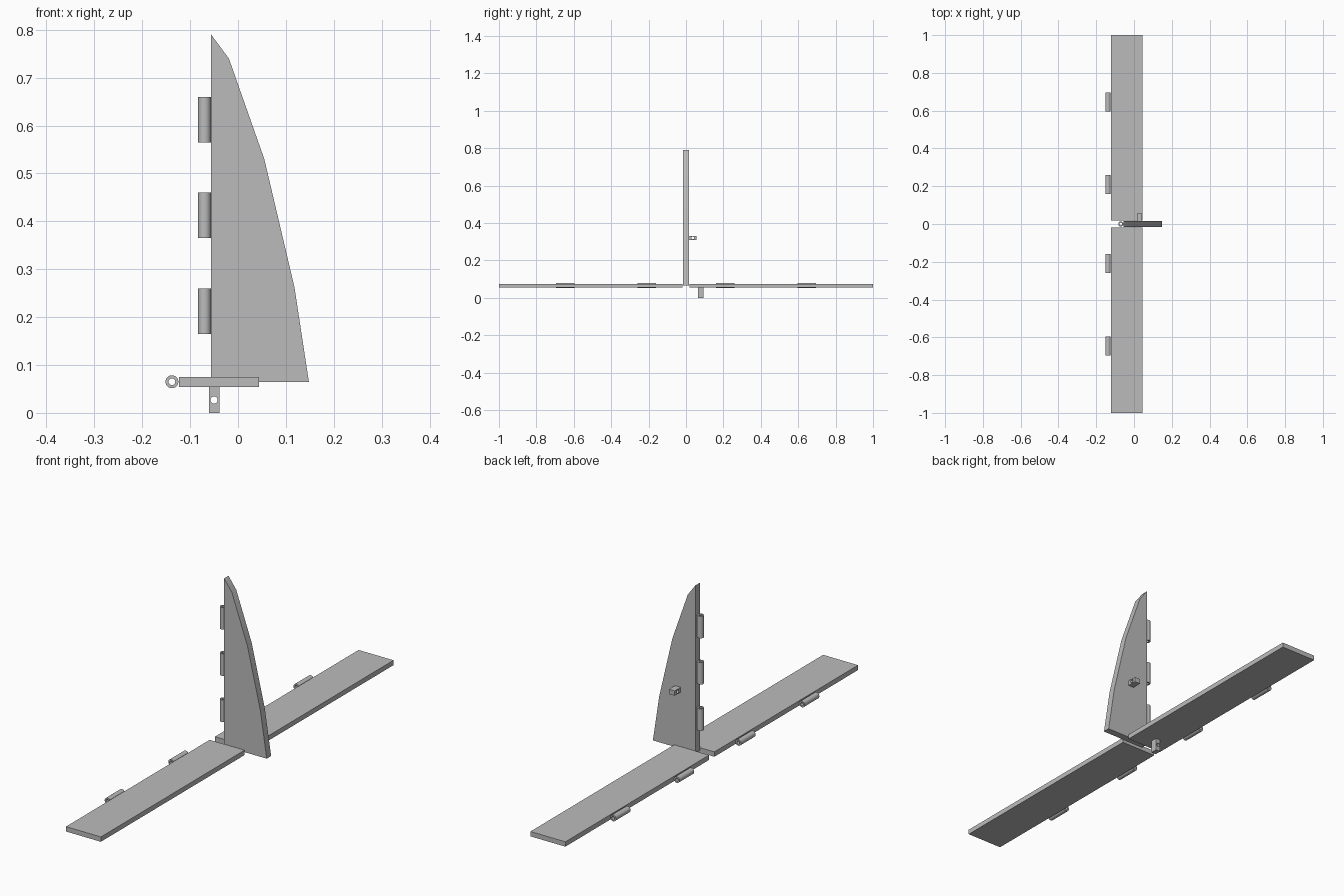
import bpy
import bmesh
from math import cos, sin, tau, radians

cube = bpy.data.objects.get("Cube")
if cube:
    bpy.data.objects.remove(cube, do_unlink=True)

grey = bpy.data.materials.new("plain grey")
grey.use_nodes = True
grey.diffuse_color = (0.5, 0.5, 0.5, 1)
grey.node_tree.nodes["Principled BSDF"].inputs["Base Color"].default_value = (0.5, 0.5, 0.5, 1)


def circle(u, v, radius, sides=24):
    return [(u + radius * cos(tau * i / sides), v + radius * sin(tau * i / sides))
            for i in range(sides)]


def rectangle(u0, u1, v0, v1):
    return [(u0, v0), (u1, v0), (u1, v1), (u0, v1)]


PLACE = {"x": lambda u, v, w: (w, u, v),
         "y": lambda u, v, w: (u, w, v),
         "z": lambda u, v, w: (u, v, w)}


def prism(name, axis, start, end, *loops):
    """Extrude an outline (first loop) with optional holes along an axis."""
    place = PLACE[axis]
    bm = bmesh.new()
    edges = []
    for loop in loops:
        verts = [bm.verts.new(place(u, v, start)) for u, v in loop]
        edges += [bm.edges.new((a, b)) for a, b in zip(verts, verts[1:] + verts[:1])]
    bmesh.ops.triangle_fill(bm, use_beauty=True, edges=edges)
    caps = bmesh.ops.extrude_face_region(bm, geom=bm.faces[:], use_keep_orig=True)
    moved = [g for g in caps["geom"] if isinstance(g, bmesh.types.BMVert)]
    bmesh.ops.translate(bm, verts=moved, vec=place(0, 0, end - start))
    bmesh.ops.recalc_face_normals(bm, faces=bm.faces[:])
    mesh = bpy.data.meshes.new(name)
    bm.to_mesh(mesh)
    bm.free()
    mesh.materials.append(grey)
    mesh.shade_smooth()
    mesh.set_sharp_from_angle(angle=radians(35))
    obj = bpy.data.objects.new(name, mesh)
    bpy.context.collection.objects.link(obj)
    return obj


# Upright rudder with a faceted trailing edge
prism("rudder", "y", -0.015, 0.015,
      [(-0.056, 0.065), (0.148, 0.065), (0.118, 0.262),
       (0.055, 0.53), (-0.019, 0.74), (-0.056, 0.79)])

# Rudder hinge tubes
for i in range(3):
    bottom = 0.165 + 0.2 * i
    prism(f"rudder_hinge_{i + 1}", "z", bottom, bottom + 0.095,
          circle(-0.07, 0, 0.0135), circle(-0.07, 0, 0.007))

# Two flat elevators with hinge tubes on the leading edge
for side, label in ((-1, "front"), (1, "back")):
    prism(f"{label}_elevator", "y", side * 0.018, side,
          rectangle(-0.123, 0.044, 0.054, 0.075))
    for i, near in enumerate((0.16, 0.595)):
        prism(f"{label}_elevator_hinge_{i + 1}", "y", side * near, side * (near + 0.1),
              circle(-0.138, 0.065, 0.0135), circle(-0.138, 0.065, 0.007))

# Control horns, each drilled through its thickness
prism("elevator_horn", "y", 0.065, 0.094,
      rectangle(-0.061, -0.039, 0, 0.054), circle(-0.05, 0.027, 0.0075))
prism("rudder_horn", "x", 0.015, 0.042,
      rectangle(0.015, 0.056, 0.309, 0.33), circle(0.036, 0.32, 0.0075))
